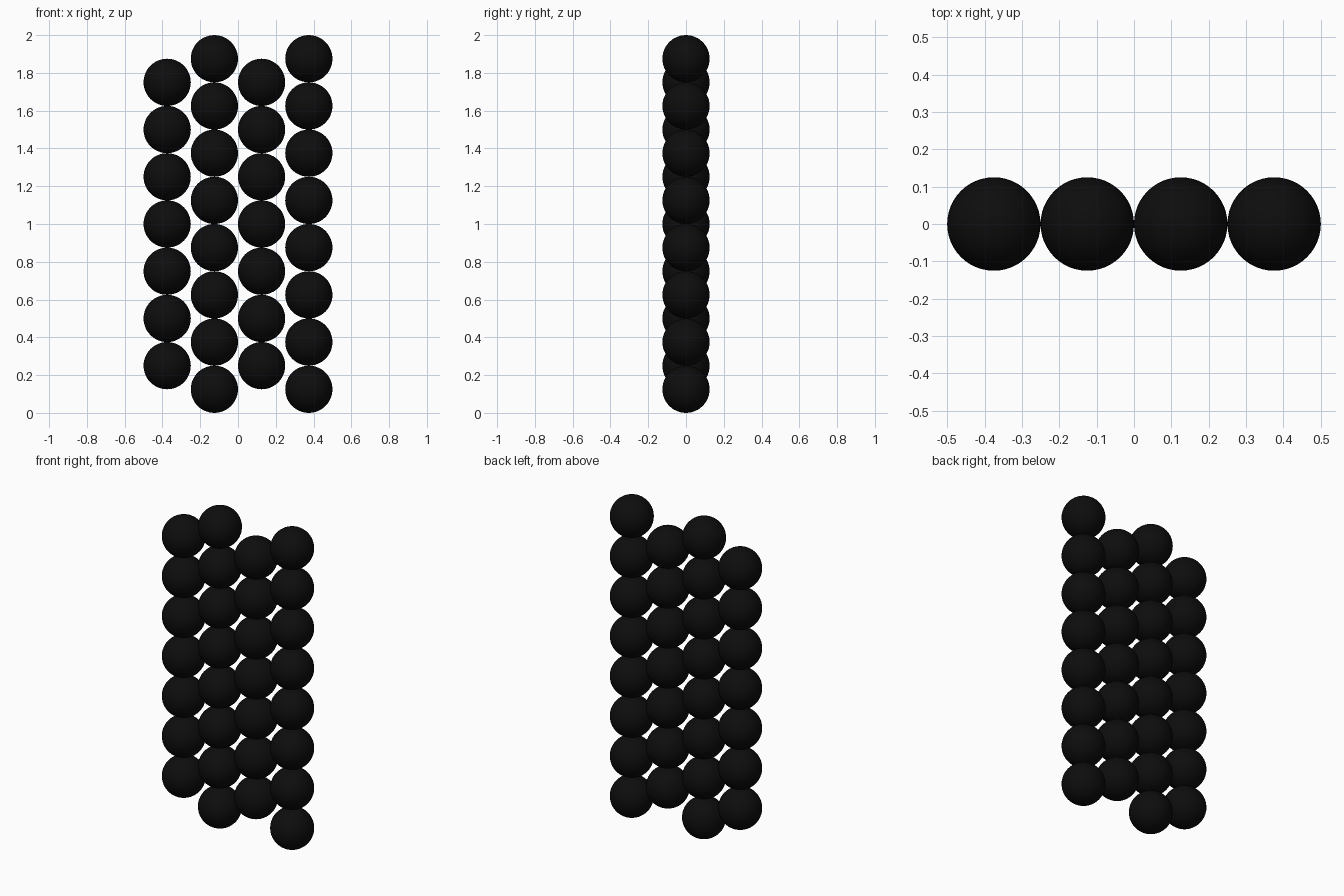
import bpy
import bmesh

cube = bpy.data.objects.get("Cube")
if cube:
    bpy.data.objects.remove(cube, do_unlink=True)

RADIUS = 0.125
STEP = 2 * RADIUS

# Near-black material
black = bpy.data.materials.new("black")
black.use_nodes = True
colour = (0.004, 0.004, 0.004, 1)
black.diffuse_color = colour
black.node_tree.nodes["Principled BSDF"].inputs["Base Color"].default_value = colour

# One smooth ball mesh shared by every ball
ball_mesh = bpy.data.meshes.new("ball")
bm = bmesh.new()
bmesh.ops.create_uvsphere(bm, u_segments=48, v_segments=24, radius=RADIUS)
for face in bm.faces:
    face.smooth = True
bm.to_mesh(ball_mesh)
bm.free()
ball_mesh.materials.append(black)

# Four columns of stacked balls, every other one short and raised by a radius
for column in range(4):
    tall = column % 2 == 1
    count = 8 if tall else 7
    base = RADIUS if tall else STEP
    x = (column - 1.5) * STEP
    for row in range(count):
        ball = bpy.data.objects.new(f"ball_column{column + 1}_row{row + 1}", ball_mesh)
        ball.location = (x, 0, base + row * STEP)
        bpy.context.collection.objects.link(ball)
